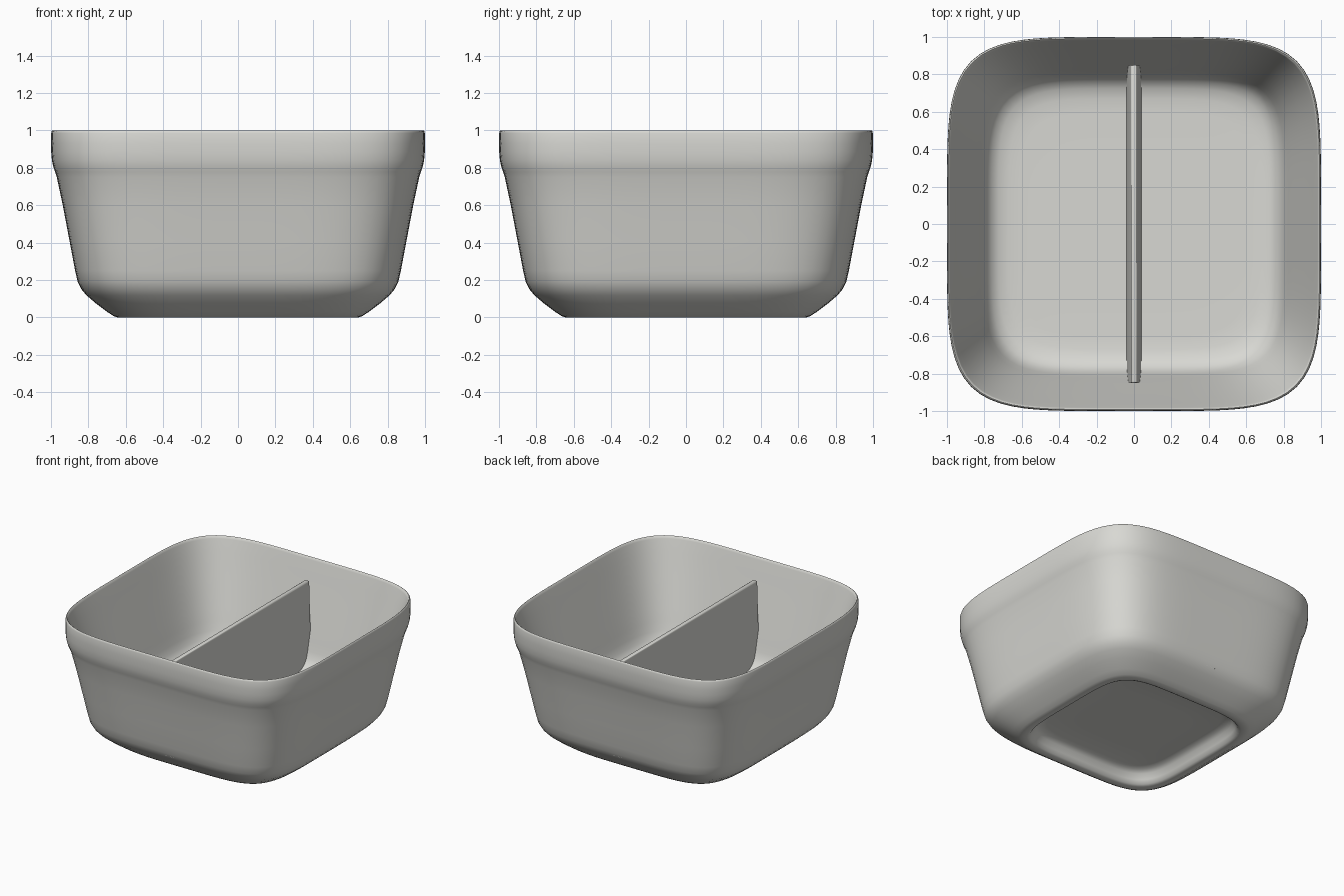
import bpy
import bmesh
import math

cube = bpy.data.objects.get("Cube")
if cube:
    bpy.data.objects.remove(cube, do_unlink=True)

# Glazed pale grey material
mat = bpy.data.materials.new("pale_grey")
mat.use_nodes = True
colour = (0.69, 0.69, 0.655, 1.0)
mat.diffuse_color = colour
mat.node_tree.nodes["Principled BSDF"].inputs["Base Color"].default_value = colour

SEGMENTS = 128
ROUNDNESS = 5.0


def add_object(name, bm, angle):
    """Turn a bmesh into a shaded object."""
    bmesh.ops.recalc_face_normals(bm, faces=bm.faces)
    mesh = bpy.data.meshes.new(name)
    bm.to_mesh(mesh)
    bm.free()
    mesh.materials.append(mat)
    obj = bpy.data.objects.new(name, mesh)
    bpy.context.collection.objects.link(obj)
    bpy.ops.object.select_all(action="DESELECT")
    obj.select_set(True)
    bpy.context.view_layer.objects.active = obj
    bpy.ops.object.shade_smooth_by_angle(angle=math.radians(angle))
    return obj


def rounded_square(radius, z):
    """Points of a soft-cornered square at a given height."""
    points = []
    for i in range(SEGMENTS):
        a = math.tau * i / SEGMENTS
        c, s = math.cos(a), math.sin(a)
        r = radius * (abs(c) ** ROUNDNESS + abs(s) ** ROUNDNESS) ** (-1 / ROUNDNESS)
        points.append((r * c, r * s, z))
    return points


# Wall profile as (half width, height): underside recess, foot, outside, lip, inside, floor
profile = [
    (0.3, 0.1), (0.5, 0.1), (0.54, 0.092), (0.565, 0.072), (0.582, 0.035),
    (0.597, 0.008), (0.615, 0), (0.645, 0), (0.665, 0.007), (0.7, 0.03),
    (0.76, 0.075), (0.81, 0.118), (0.837, 0.15), (0.857, 0.19), (0.871, 0.25),
    (0.901, 0.41), (0.937, 0.6), (0.969, 0.75), (0.978, 0.778), (0.987, 0.803),
    (0.995, 0.84), (0.999, 0.885), (1, 0.93), (0.999, 0.985), (0.996, 0.997),
    (0.992, 1), (0.987, 0.996), (0.982, 0.98), (0.957, 0.89), (0.908, 0.72),
    (0.85, 0.52), (0.824, 0.43), (0.806, 0.365), (0.788, 0.315), (0.762, 0.278),
    (0.725, 0.255), (0.67, 0.243), (0.6, 0.24), (0.4, 0.24),
]

# Bowl: rings lofted along the profile and capped above and below
bm = bmesh.new()
rings = [[bm.verts.new(p) for p in rounded_square(r, z)] for r, z in profile]
for lower, upper in zip(rings, rings[1:]):
    for i in range(SEGMENTS):
        j = (i + 1) % SEGMENTS
        bm.faces.new((lower[i], lower[j], upper[j], upper[i]))
bm.faces.new(rings[0])
bm.faces.new(rings[-1])
add_object("bowl", bm, 60)

# Divider: a tapered upright panel standing across the middle
bm = bmesh.new()
bmesh.ops.create_cube(bm, size=1)
for v in bm.verts:
    top = v.co.z > 0
    v.co.x *= 0.034 if top else 0.084
    v.co.y *= 1.7 if top else 1.69
    v.co.z = 0.89 if top else 0.165
top_edges = [e for e in bm.edges if all(v.co.z > 0.8 for v in e.verts)]
bmesh.ops.bevel(bm, geom=top_edges, offset=0.01, segments=3, profile=0.5, affect="EDGES")
add_object("divider", bm, 40)
